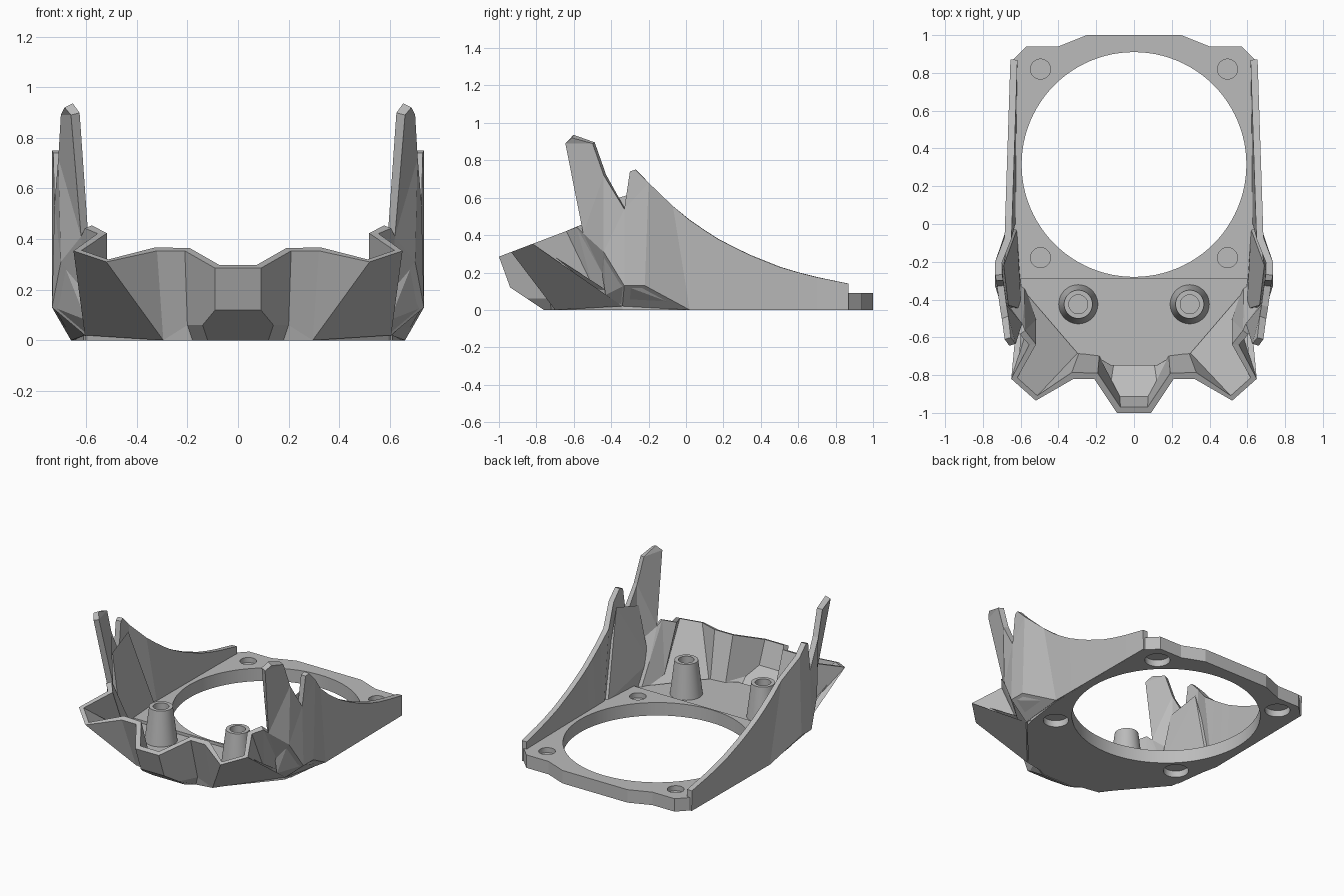
import bpy, bmesh, math
from mathutils import Matrix

cube = bpy.data.objects.get("Cube")
if cube:
    bpy.data.objects.remove(cube)

grey = bpy.data.materials.new("plain grey")
grey.use_nodes = True
grey.diffuse_color = (0.5, 0.5, 0.5, 1)
grey.node_tree.nodes["Principled BSDF"].inputs["Base Color"].default_value = (0.5, 0.5, 0.5, 1)


def make_object(name, bm, smooth=None):
    mesh = bpy.data.meshes.new(name)
    bm.to_mesh(mesh)
    bm.free()
    ob = bpy.data.objects.new(name, mesh)
    bpy.context.collection.objects.link(ob)
    mesh.materials.append(grey)
    if smooth:
        shade(ob, smooth)
    return ob


def activate(ob):
    bpy.ops.object.select_all(action='DESELECT')
    ob.select_set(True)
    bpy.context.view_layer.objects.active = ob


def shade(ob, angle):
    activate(ob)
    bpy.ops.object.shade_smooth_by_angle(angle=math.radians(angle))


def prism(half, z0, z1):
    """Symmetric slab from the right half of its outline."""
    outline = half + [(-x, y) for x, y in reversed(half)]
    bm = bmesh.new()
    face = bm.faces.new([bm.verts.new((x, y, z0)) for x, y in outline])
    new = bmesh.ops.extrude_face_region(bm, geom=[face])["geom"]
    bmesh.ops.translate(bm, vec=(0, 0, z1 - z0),
                        verts=[v for v in new if isinstance(v, bmesh.types.BMVert)])
    bmesh.ops.recalc_face_normals(bm, faces=bm.faces)
    return bm


# Base plate: big round opening, screw recesses above, wider counterbores below
plate = make_object("base_plate", prism(
    [(.25, 1), (.40, .94), (.57, .94), (.65, .86), (.65, .02), (.61, -.29)], 0, .09))
bm = bmesh.new()
holes = [(0, .315, .595, 96, -1, 1)]
for x in (-.495, .495):
    for y in (-.178, .82):
        holes += [(x, y, .053, 32, .055, 1), (x, y, .08, 32, -1, .045)]
for x, y, r, n, z0, z1 in holes:
    bmesh.ops.create_cone(bm, cap_ends=True, segments=n, radius1=r, radius2=r, depth=z1 - z0,
                          matrix=Matrix.Translation((x, y, (z0 + z1) / 2)))
cutter = make_object("hole_cutter", bm)
cutter.hide_render = True
cut = plate.modifiers.new("holes", 'BOOLEAN')
cut.object = cutter
cut.solver = 'EXACT'
activate(plate)
bpy.ops.object.modifier_apply(modifier=cut.name)
bpy.data.objects.remove(cutter)
shade(plate, 20)

# Floor of the front bowl
make_object("front_floor", prism(
    [(.605, -.29), (.595, -.34), (.29, -.695), (.18, -.715), (.12, -.75)], 0, .07))

# Outer skin: named corners of the left half
P = dict(
    c1=(.09, -1, .285), c2=(.09, -.94, .12), c3=(.14, -.85, .06), c4=(.12, -.76, 0),
    r2=(.21, -.82, .355), r3=(.32, -.82, .355), r4=(.52, -.935, .31), r5=(.65, -.82, .355),
    b2=(.20, -.73, .06), b4=(.18, -.72, 0), b3=(.295, -.70, 0),
    e=(.555, -.64, .42), f=(.605, -.585, .443), g=(.55, -.50, .13),
    a=(.605, -.45, .20), b=(.70, -.44, .31), c=(.735, -.33, .13), d=(.605, -.34, .02),
    s=(.62, -.55, .41), t3=(.66, -.645, .89), t2=(.685, -.61, .92), t1=(.70, -.50, .89),
    q=(.71, -.44, .72), n=(.725, -.33, .54), p2=(.73, -.30, .74), p1=(.735, -.27, .75),
    k=(.735, -.22, .13), kt=(.735, -.20, .68), h=(.685, -.07, .555), u=(.66, .02, 0))
PANELS = ["c1 c2 c3 b2 r2", "c3 c4 b4 b2", "r2 b2 b3 r3", "b2 b4 b3", "r3 b3 r4",
          "r4 b3 d r5", "r5 d g", "r5 g e", "e g f", "g a f", "f a s", "g d a", "a d c b",
          "s a b", "s b q", "s q t1 t3", "t1 t2 t3",
          "q b n", "b c n", "n c k kt", "kt p1 p2 n", "kt k u h", "k c d u"]
# Sweeping top edge of the side wall, front to back
SWEEP = [(.02, .48), (.10, .425), (.17, .38), (.26, .333), (.35, .29), (.43, .258),
         (.5, .23), (.6, .2), (.7, .175), (.87, .14)]

bm = bmesh.new()
for side in (1, -1):
    def vert(co):
        return bm.verts.new((co[0] * side, co[1], co[2]))

    corner = {key: vert(co) for key, co in P.items()}
    for panel in PANELS:
        bm.faces.new([corner[key] for key in panel.split()])
    top, low = corner["h"], corner["u"]
    for y, z in SWEEP:
        new_top = vert((.683 - .033 * y, y, z))
        new_low = low if y == .02 else vert((.66 - .008 * y, y, 0))
        bm.faces.new([top, low, new_low, new_top] if new_low != low else [top, low, new_top])
        top, low = new_top, new_low
    if side == 1:
        left = corner
# Middle of the chin joins both halves
for panel in ("c1 c2", "c2 c3 c4"):
    keys = panel.split()
    bm.faces.new([left[key] for key in keys] + [corner[key] for key in reversed(keys)])
bmesh.ops.recalc_face_normals(bm, faces=bm.faces)
chin = min(bm.faces, key=lambda face: face.calc_center_median().y)
if chin.normal.y > 0:
    bmesh.ops.reverse_faces(bm, faces=bm.faces)
skin = make_object("outer_shell", bm)
thick = skin.modifiers.new("wall", 'SOLIDIFY')
thick.thickness = .037
thick.offset = -1
activate(skin)
bpy.ops.object.modifier_apply(modifier=thick.name)
# Level the bowl rim to one sloping plane
for v in skin.data.vertices:
    if v.co.y < -.575 and .25 < v.co.z < .5:
        v.co.z = .285 + .38 * (v.co.y + 1)

# Thickened lower flanks, with a leaning inner face
INNER = [(.62, -.03, .08), (.615, -.3, .08), (.60, -.43, .08),
         (.69, -.22, .64), (.685, -.33, .5), (.665, -.43, .58)]
for name, side in (("left_flank", 1), ("right_flank", -1)):
    bm = bmesh.new()
    outer = [(P[key][0] - .008, P[key][1], P[key][2]) for key in "k c d u b a".split()]
    for x, y, z in INNER + outer:
        bm.verts.new((x * side, y, z))
    bmesh.ops.convex_hull(bm, input=bm.verts)
    bmesh.ops.recalc_face_normals(bm, faces=bm.faces)
    make_object(name, bm)

# Hollow tapered posts
for name, x in (("left_post", .295), ("right_post", -.295)):
    bm = bmesh.new()
    profile = [(.105, .06), (.075, .305), (.05, .305), (.05, .08), (0, .08)]
    verts = [bm.verts.new((r, 0, z)) for r, z in profile]
    edges = [bm.edges.new(pair) for pair in zip(verts, verts[1:])]
    bmesh.ops.spin(bm, geom=verts + edges, cent=(0, 0, 0), axis=(0, 0, 1),
                   angle=math.tau, steps=40, use_merge=True)
    bmesh.ops.remove_doubles(bm, verts=bm.verts, dist=.0005)
    bmesh.ops.recalc_face_normals(bm, faces=bm.faces)
    post = make_object(name, bm, 30)
    post.location = (x, -.425, 0)
